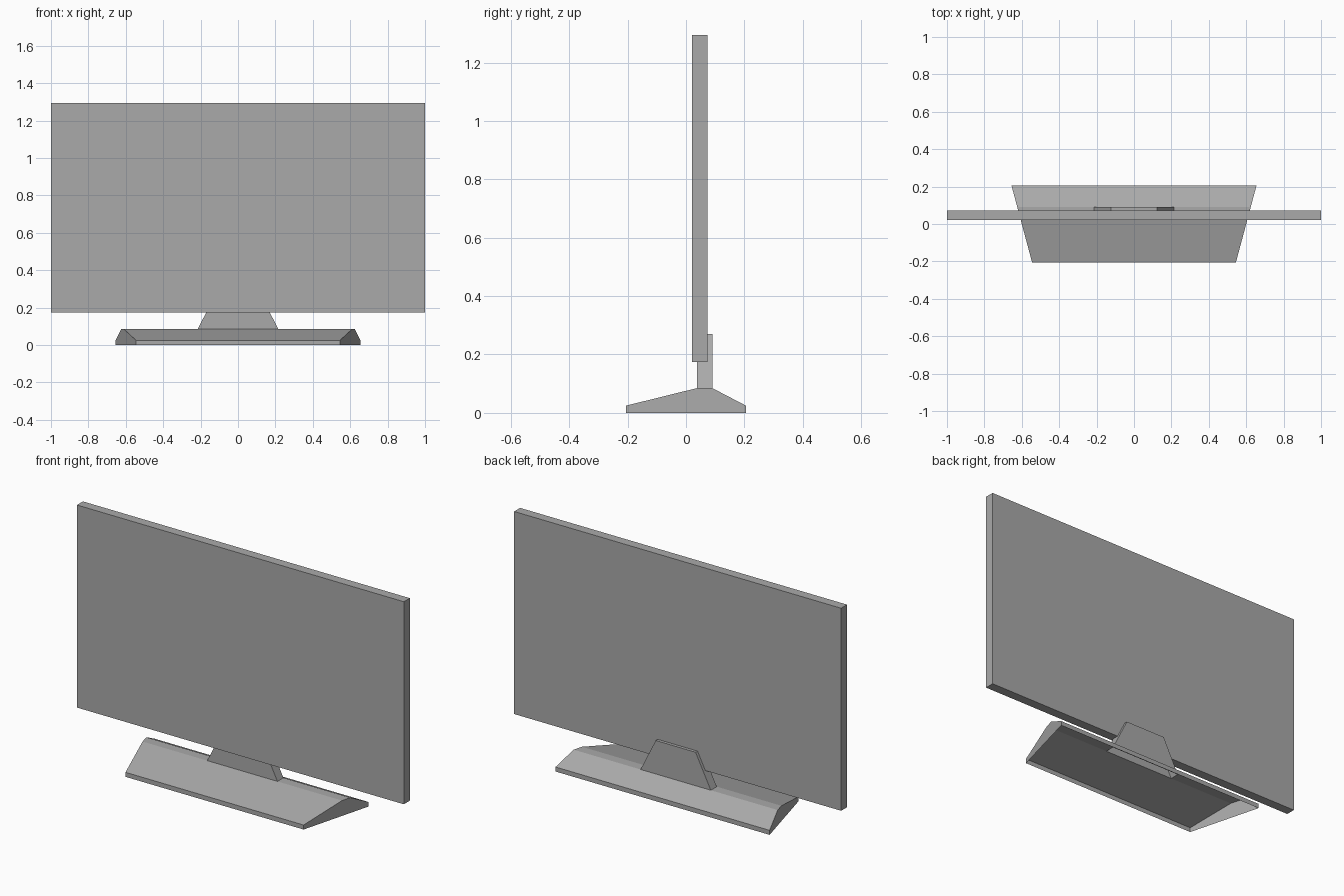
import bpy
import bmesh

cube = bpy.data.objects.get("Cube")
if cube:
    bpy.data.objects.remove(cube, do_unlink=True)

grey = bpy.data.materials.new("mid_grey")
grey.use_nodes = True
COLOUR = (0.40, 0.40, 0.40, 1)
grey.diffuse_color = COLOUR
grey.node_tree.nodes["Principled BSDF"].inputs["Base Color"].default_value = COLOUR


def add_object(name, bm):
    mesh = bpy.data.meshes.new(name)
    bm.to_mesh(mesh)
    bm.free()
    mesh.materials.append(grey)
    obj = bpy.data.objects.new(name, mesh)
    bpy.context.collection.objects.link(obj)
    return obj


def face(bm, points):
    return bm.faces.new([bm.verts.new(p) for p in points])


# Flat screen panel
bm = bmesh.new()
bmesh.ops.create_cube(bm, size=1)
bmesh.ops.scale(bm, vec=(2, 0.052, 1.12), verts=bm.verts)
bmesh.ops.translate(bm, vec=(0, 0.047, 0.735), verts=bm.verts)
add_object("screen_panel", bm)

# Hollow tapered base: a side profile (y, z) swept across, open underneath
RIDGE_FRONT, RIDGE_BACK, RIDGE_Z = 0.038, 0.09, 0.085
FOOT = 0.215  # half width of the neck where it meets the base
profile = [(-0.205, 0), (-0.205, 0.025), (RIDGE_FRONT, RIDGE_Z),
           (RIDGE_BACK, RIDGE_Z), (0.205, 0.025), (0.205, 0)]


def half_width(y):
    return 0.545 + (y + 0.205) * 0.268


bm = bmesh.new()
for (y0, z0), (y1, z1) in zip(profile, profile[1:]):
    w0, w1 = half_width(y0), half_width(y1)
    if z0 == z1:
        # The ridge is left open under the neck
        for s in (1, -1):
            quad = [(s * FOOT, y0, z0), (s * w0, y0, z0),
                    (s * w1, y1, z1), (s * FOOT, y1, z1)]
            face(bm, quad[::s])
    else:
        face(bm, [(-w0, y0, z0), (w0, y0, z0), (w1, y1, z1), (-w1, y1, z1)])
for s in (1, -1):
    face(bm, [(s * half_width(y), y, z) for y, z in profile][::-s])
bmesh.ops.remove_doubles(bm, verts=bm.verts, dist=0.0001)
bmesh.ops.recalc_face_normals(bm, faces=bm.faces)
add_object("stand_base", bm)

# Tapered neck, open at the bottom
bm = bmesh.new()
outline = [(-FOOT, RIDGE_Z), (FOOT, RIDGE_Z), (0.122, 0.27), (-0.122, 0.27)]
front = face(bm, [(x, RIDGE_FRONT, z) for x, z in outline])
back = bmesh.ops.extrude_face_region(bm, geom=[front], use_keep_orig=True)
moved = [v for v in back["geom"] if isinstance(v, bmesh.types.BMVert)]
bmesh.ops.translate(bm, vec=(0, RIDGE_BACK - RIDGE_FRONT, 0), verts=moved)
bmesh.ops.recalc_face_normals(bm, faces=bm.faces)
bottom = [f for f in bm.faces if all(v.co.z < RIDGE_Z + 0.001 for v in f.verts)]
bmesh.ops.delete(bm, geom=bottom, context="FACES_ONLY")
add_object("stand_neck", bm)
